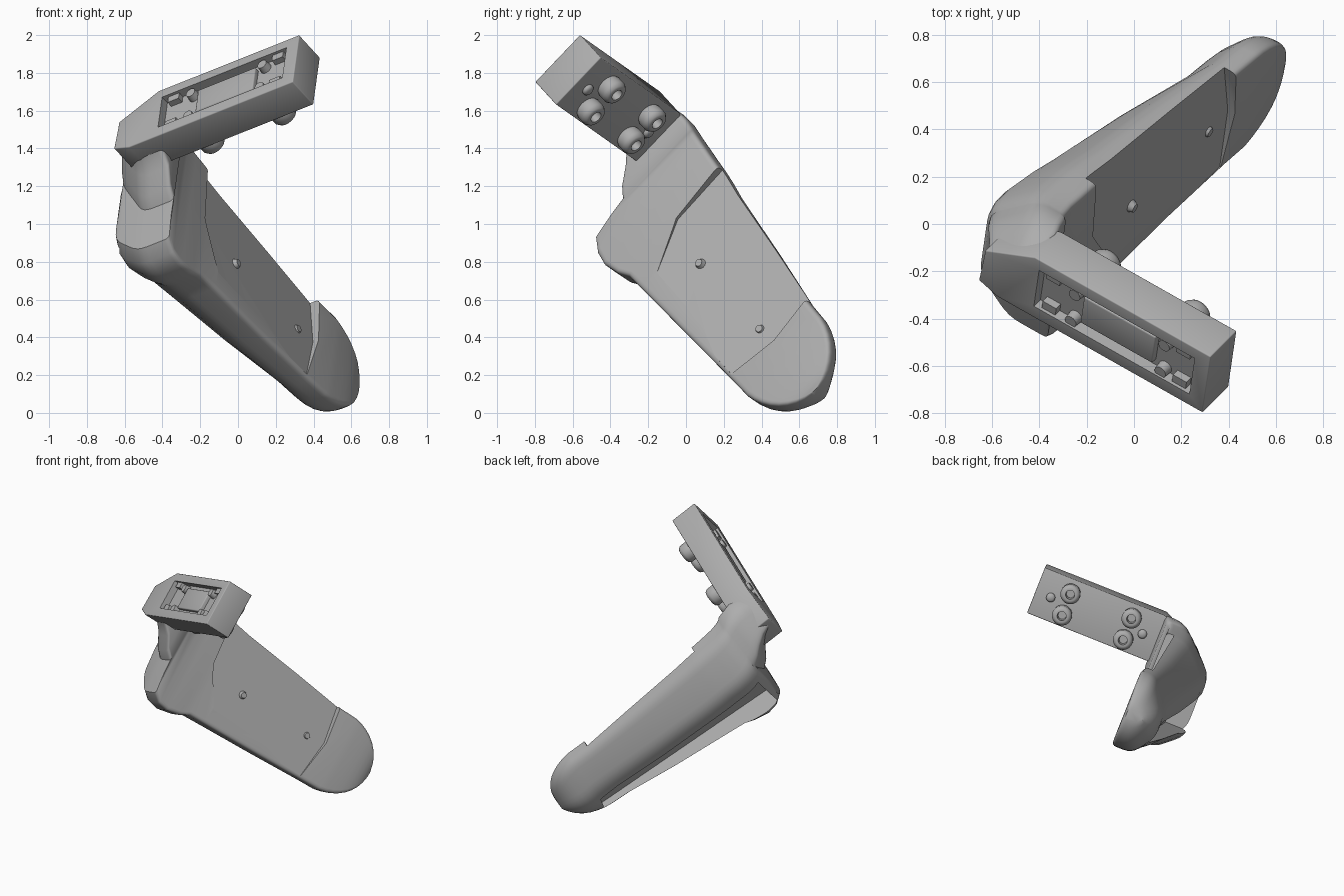
import bpy, bmesh, math
from mathutils import Vector

if "Cube" in bpy.data.objects:
    bpy.data.objects.remove(bpy.data.objects["Cube"])

# Local frame: U runs along the plate, W across it, T down the arm
ORIGIN = Vector((0.32, -0.56, 2.0))
U = Vector((0.823, -0.465, 0.328)).normalized()
T = Vector((0.560, 0.560, -0.611)).normalized()
W = T.cross(U).normalized()

GREY = bpy.data.materials.new("dark_grey")
GREY.diffuse_color = (0.42, 0.42, 0.42, 1)
GREY.use_nodes = True
GREY.node_tree.nodes["Principled BSDF"].inputs["Base Color"].default_value = GREY.diffuse_color


def loc(p, q, r):
    return ORIGIN + U * p + W * q + T * r


def skin(name, rings, angle=35, bevel=0):
    """Join matching rings of local points into a closed solid."""
    bm = bmesh.new()
    loops = [[bm.verts.new(loc(*c)) for c in ring] for ring in rings]
    n = len(loops[0])
    for a, b in zip(loops, loops[1:]):
        for i in range(n):
            bm.faces.new((a[i], a[(i + 1) % n], b[(i + 1) % n], b[i]))
    bm.faces.new(loops[0])
    bm.faces.new(loops[-1])
    bmesh.ops.recalc_face_normals(bm, faces=bm.faces[:])
    me = bpy.data.meshes.new(name)
    bm.to_mesh(me)
    bm.free()
    me.materials.append(GREY)
    ob = bpy.data.objects.new(name, me)
    bpy.context.collection.objects.link(ob)
    activate(ob)
    if bevel:
        mod = ob.modifiers.new("soft_edges", 'BEVEL')
        mod.width, mod.segments = bevel, 3
        bpy.ops.object.modifier_apply(modifier=mod.name)
    bpy.ops.object.shade_smooth_by_angle(angle=math.radians(angle))
    return ob


def activate(ob):
    bpy.ops.object.select_all(action='DESELECT')
    ob.select_set(True)
    bpy.context.view_layer.objects.active = ob


def cut(ob, cutter):
    cutter.hide_render = True
    activate(ob)
    mod = ob.modifiers.new("cut", 'BOOLEAN')
    mod.operation, mod.solver, mod.object = 'DIFFERENCE', 'EXACT', cutter
    bpy.ops.object.modifier_apply(modifier=mod.name)
    bpy.data.objects.remove(cutter)
    bpy.ops.object.shade_smooth_by_angle(angle=math.radians(35))


def slab(name, poly, r0, r1, bevel=0):
    return skin(name, [[(p, q, r) for p, q in poly] for r in (r0, r1)], bevel=bevel)


def box(name, p0, p1, q0, q1, r0, r1, bevel=0):
    return slab(name, [(p0, q0), (p1, q0), (p1, q1), (p0, q1)], r0, r1, bevel)


def circle(p, q, r, rad, n=20):
    return [(p + rad * math.cos(2 * math.pi * i / n),
             q + rad * math.sin(2 * math.pi * i / n), r) for i in range(n)]


def section(r, p_in, p_out, q0, q1):
    """Cross-section: crisp inner corners, broad sloped and rounded outer side."""
    t, w = p_in - p_out, q1 - q0
    lo = min(0.22, 0.4 * w)
    hi = 0.5 * w if r < 0.29 else min(0.15, 0.3 * w)
    poly = [(p_in, q1, 0.03), (p_out + 0.45 * t, q1, 0.06), (p_out, q1 - hi, 0.07),
            (p_out, q0 + lo, 0.07), (p_out + 0.6 * t, q0, 0.06), (p_in, q0, 0.03)]
    ring = []
    for i, (p, q, rad) in enumerate(poly):
        c = Vector((p, q))
        a, b = Vector(poly[i - 1][:2]) - c, Vector(poly[(i + 1) % 6][:2]) - c
        a = c + a.normalized() * min(rad, 0.45 * a.length)
        b = c + b.normalized() * min(rad, 0.45 * b.length)
        for k in range(5):
            f = k / 4
            v = a * (1 - f) ** 2 + c * 2 * f * (1 - f) + b * f * f
            ring.append((v.x, v.y, r))
    return ring


# Long tapering arm with neck, notch, shoulder bump and rounded tip
stations = [
    (0.02, -0.90, -1.13, 0.07, 0.31), (0.10, -0.90, -1.18, 0.02, 0.345),
    (0.17, -0.90, -1.23, 0.00, 0.41), (0.23, -0.92, -1.265, 0.00, 0.50),
    (0.285, -0.93, -1.29, 0.01, 0.545), (0.295, -0.94, -1.30, 0.015, 0.66),
    (0.315, -0.95, -1.32, 0.02, 0.79), (0.38, -0.96, -1.34, 0.03, 0.835),
    (0.46, -0.96, -1.345, 0.04, 0.85), (0.56, -0.96, -1.335, 0.05, 0.83),
    (0.63, -0.96, -1.33, 0.06, 0.795), (0.75, -0.95, -1.315, 0.08, 0.79),
    (1.20, -0.94, -1.255, 0.13, 0.775), (1.60, -0.92, -1.185, 0.18, 0.76),
]
for k in range(1, 10):
    a = math.radians(9.2 * k)
    s, h = math.sin(a), 0.29 * math.cos(a)
    stations.append((1.68 + 0.345 * s, -0.91 - 0.02 * s ** 8,
                     -1.175 + 0.13 * s ** 4, 0.47 - h, 0.47 + h))
arm = skin("lower_arm", [section(*s) for s in stations])

# Shallow sloped hollow on the inner face, open along the upper edge
hollow = [(0.55, -0.10), (1.55, -0.10), (1.62, 0.45), (1.57, 0.74), (0.80, 0.74), (0.60, 0.40)]
cut(arm, skin("hollow_cutter", [[(-1.032 + 0.1 * q + 0.02 * r, q, r) for r, q in hollow],
                                [(-0.7, q, r) for r, q in hollow]]))

# Long deep channel on the outer face, shallower towards the tip
panel = [(0.35, 0.37), (0.35, 0.675), (1.80, 0.66), (1.76, 0.50)]
cut(arm, skin("panel_cutter", [[(-1.6, q, r) for r, q in panel],
                               [(-1.205 + 0.075 * r, q, r) for r, q in panel]]))

# Two small pointed posts in the hollow
for i, r in enumerate((0.91, 1.48)):
    rings = [[(p, 0.47 + b, r + a) for a, b, _ in circle(0, 0, 0, rad, 12)]
             for p, rad in ((-1.02, 0.06), (-0.97, 0.03), (-0.945, 0.02))]
    skin(f"hollow_post_{i + 1}", rings)

# Mounting plate with clipped corners at the bend
plate = slab("mounting_plate", [(0.005, 0), (0.005, 0.345), (-1.05, 0.345), (-1.15, 0.31),
                                (-1.14, 0.12), (-0.90, 0.0)], 0, 0.198, bevel=0.006)
cut(plate, box("tray_cutter", -0.87, -0.07, 0.06, 0.28, -0.1, 0.05))
box("tray_pad", -0.65, -0.28, 0.09, 0.25, 0.02, 0.07, bevel=0.008)

# Pins in the tray and hollow bosses under the plate
n = 0
for p in (-0.23, -0.69):
    for q in (0.10, 0.262):
        n += 1
        skin(f"tray_pin_{n}", [circle(p, q, 0.08, 0.035), circle(p, q, 0.01, 0.028)])
        profile = [(0.18, 0.06), (0.21, 0.07), (0.255, 0.07), (0.275, 0.058),
                   (0.28, 0.045), (0.28, 0.032), (0.23, 0.028)]
        skin(f"boss_{n}", [circle(p, q, r, rad, 24) for r, rad in profile], 50)

# Small locating pegs beside the bosses
for i, p in enumerate((-0.11, -0.80)):
    skin(f"locating_peg_{i + 1}", [circle(p, 0.18, r, rad, 16) for r, rad in
                                   ((0.18, 0.032), (0.21, 0.032), (0.22, 0.02))], 50)

# Corner ridges inside the tray
for i, (p, d) in enumerate(((-0.10, -1), (-0.84, 1))):
    for j, (q0, q1) in enumerate(((0.06, 0.10), (0.24, 0.28))):
        box(f"tray_ridge_{i}_{j}", p, p + 0.07 * d, q0, q1, 0.015, 0.06)
